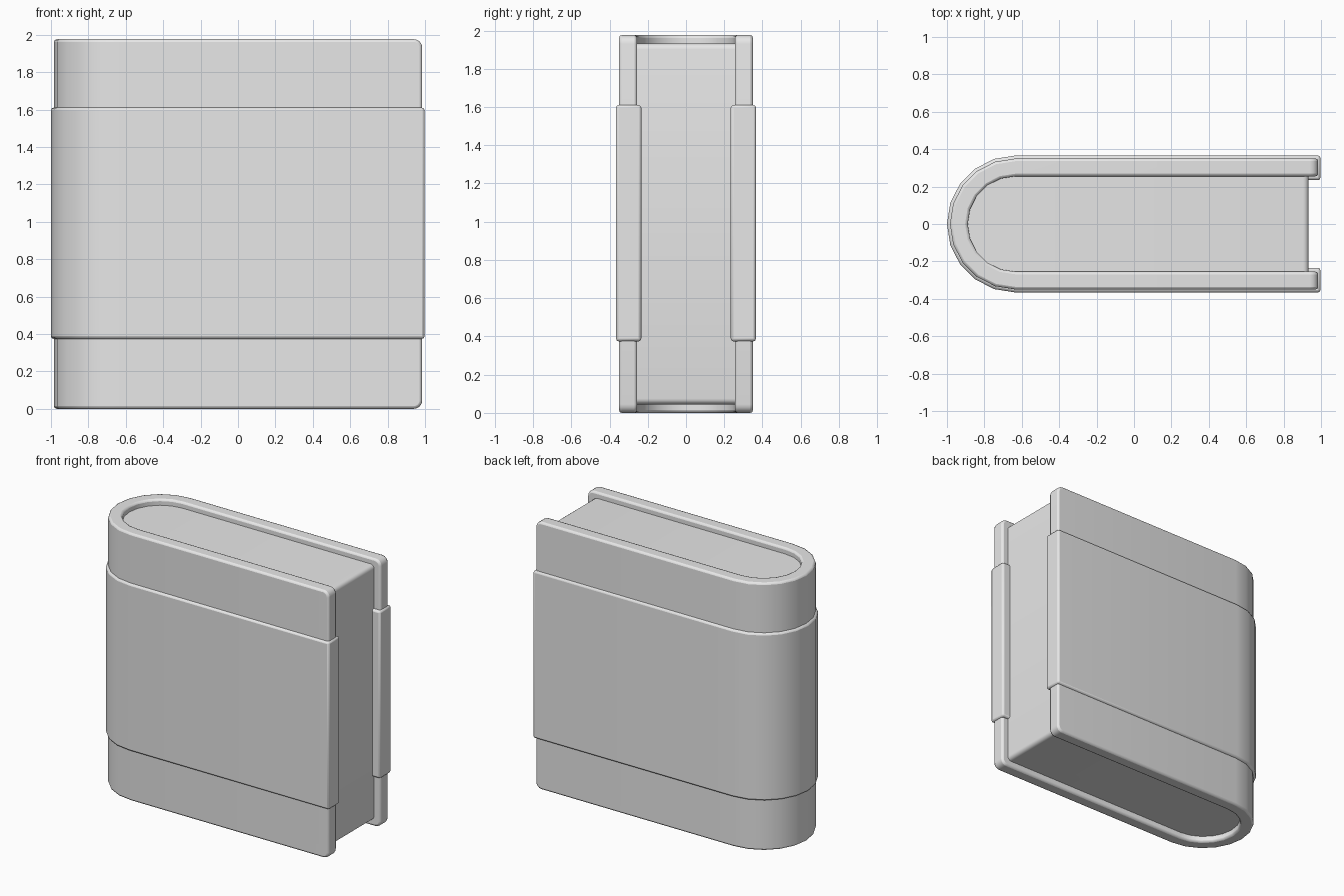
import bpy, bmesh, math

cube = bpy.data.objects.get("Cube")
if cube:
    bpy.data.objects.remove(cube, do_unlink=True)

grey = bpy.data.materials.new("plain grey")
grey.use_nodes = True
colour = (0.8, 0.8, 0.8, 1)
grey.diffuse_color = colour
grey.node_tree.nodes["Principled BSDF"].inputs["Base Color"].default_value = colour

SPINE_X = -0.634   # centre of the rounded spine
ARC_STEPS = 10


def u_arc(radius, end_x):
    """Open U outline: straight side, half-round spine, straight side."""
    pts = [(end_x, radius)]
    for i in range(ARC_STEPS + 1):
        a = math.pi / 2 + math.pi * i / ARC_STEPS
        pts.append((SPINE_X + radius * math.cos(a), radius * math.sin(a)))
    return pts + [(end_x, -radius)]


def make_part(name, outline, z0, z1, end_x, corner=0, rim=0):
    """Extrude an outline upward, round its fore-edge corners, soften the rim."""
    bm = bmesh.new()
    base = bm.faces.new([bm.verts.new((x, y, z0)) for x, y in outline])
    top = bmesh.ops.extrude_face_region(bm, geom=[base])["geom"]
    bmesh.ops.translate(bm, vec=(0, 0, z1 - z0),
                        verts=[v for v in top if isinstance(v, bmesh.types.BMVert)])
    bmesh.ops.recalc_face_normals(bm, faces=bm.faces)
    if corner:
        ends = [e for e in bm.edges
                if all(abs(v.co.x - end_x) < 1e-4 for v in e.verts)
                and abs(e.verts[0].co.z - e.verts[1].co.z) < 1e-4]
        bmesh.ops.bevel(bm, geom=ends, offset=corner, segments=4,
                        profile=0.5, affect='EDGES')
    mesh = bpy.data.meshes.new(name)
    bm.to_mesh(mesh)
    bm.free()
    mesh.materials.append(grey)
    obj = bpy.data.objects.new(name, mesh)
    bpy.context.collection.objects.link(obj)
    if rim:
        mod = obj.modifiers.new("soft rim", 'BEVEL')
        mod.width = rim
        mod.segments = 2
        mod.limit_method = 'ANGLE'
        mod.angle_limit = math.radians(40)
    bpy.ops.object.select_all(action='DESELECT')
    obj.select_set(True)
    bpy.context.view_layer.objects.active = obj
    bpy.ops.object.shade_smooth_by_angle(angle=math.radians(35))
    return obj


def shell(outer, inner, end_x):
    return u_arc(outer, end_x) + u_arc(inner, end_x)[::-1]


# Wrapped cover, open at the fore-edge
make_part("cover", shell(0.35, 0.255, 0.985), 0, 1.976, 0.985, corner=0.045, rim=0.014)

# Raised band around the middle of the cover
make_part("cover_band", shell(0.366, 0.234, 0.997), 0.374, 1.61, 0.997, rim=0.014)

# Solid page block
make_part("page_block", u_arc(0.27, 0.934), 0.045, 1.932, 0.934, corner=0.03)
